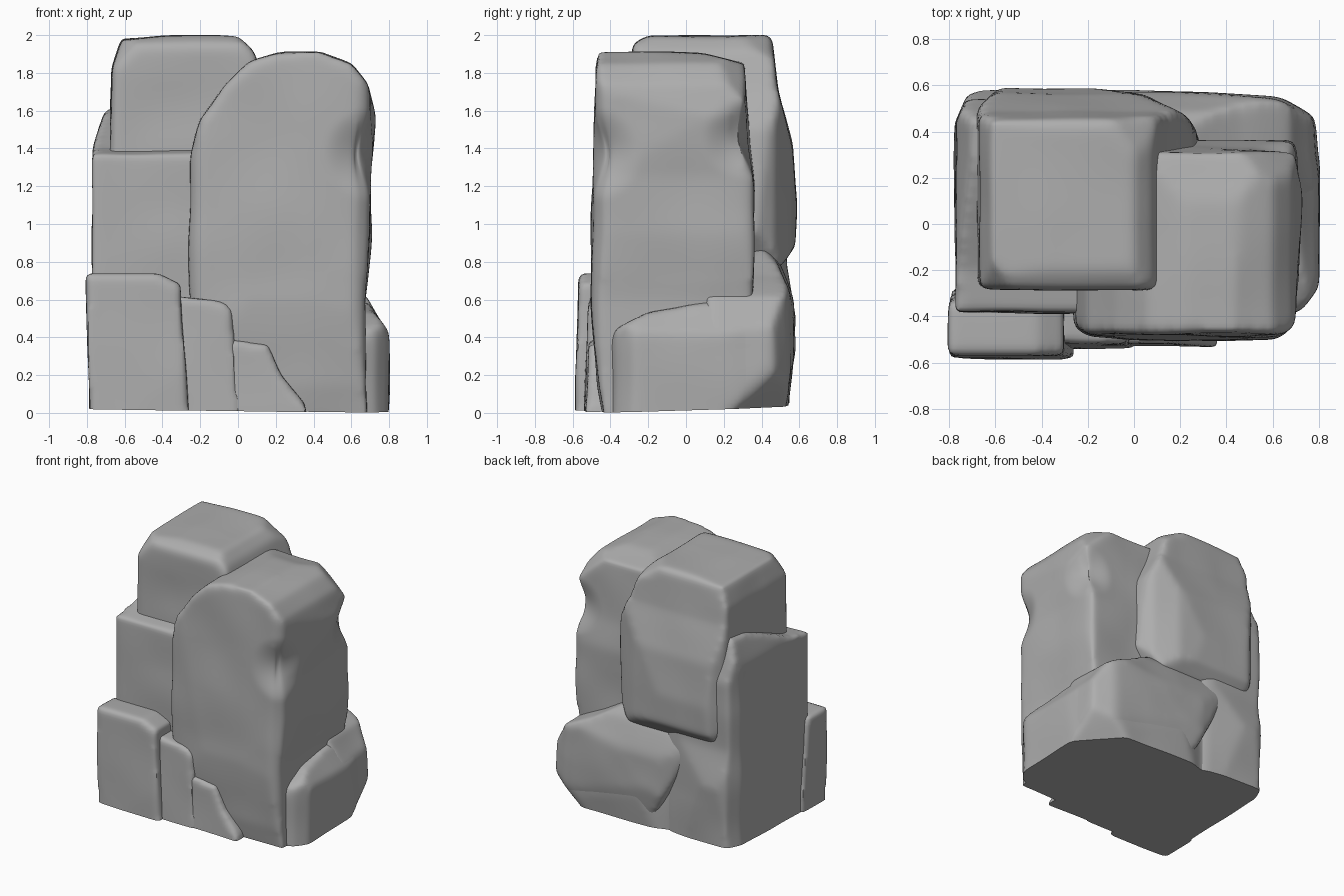
import bpy, bmesh
from math import radians
from mathutils import Vector, noise

cube = bpy.data.objects.get("Cube")
if cube:
    bpy.data.objects.remove(cube, do_unlink=True)

stone = bpy.data.materials.new("grey_stone")
stone.use_nodes = True
GREY = (0.42, 0.42, 0.42, 1)
stone.diffuse_color = GREY
stone.node_tree.nodes["Principled BSDF"].inputs["Base Color"].default_value = GREY

# How an outline point (a, b) and a depth d map to x, y, z
PLANES = {
    "front": lambda a, b, d: (a, d, b),
    "side": lambda a, b, d: (d, a, b),
    "plan": lambda a, b, d: (a, b, d),
}


def prism(name, plane, outline):
    """Long straight extrusion of an outline."""
    place = PLANES[plane]
    bm = bmesh.new()
    near, far = [[bm.verts.new(place(a, b, d)) for a, b in outline] for d in (-3, 3)]
    bm.faces.new(near)
    bm.faces.new(far[::-1])
    for i in range(len(outline)):
        j = (i + 1) % len(outline)
        bm.faces.new((near[i], far[i], far[j], near[j]))
    bmesh.ops.recalc_face_normals(bm, faces=bm.faces)
    mesh = bpy.data.meshes.new(name)
    bm.to_mesh(mesh)
    bm.free()
    obj = bpy.data.objects.new(name, mesh)
    bpy.context.collection.objects.link(obj)
    return obj


def slice_off(obj, point, normal):
    """Remove everything on the normal's side of a plane and close the cut."""
    bm = bmesh.new()
    bm.from_mesh(obj.data)
    bmesh.ops.bisect_plane(bm, geom=bm.verts[:] + bm.edges[:] + bm.faces[:],
                           plane_co=point, plane_no=normal, clear_outer=True)
    bmesh.ops.holes_fill(bm, edges=[e for e in bm.edges if e.is_boundary], sides=0)
    bm.to_mesh(obj.data)
    bm.free()


def apply_modifiers(obj):
    bpy.ops.object.select_all(action="DESELECT")
    obj.select_set(True)
    bpy.context.view_layer.objects.active = obj
    for mod in list(obj.modifiers):
        bpy.ops.object.modifier_apply(modifier=mod.name)


def chunk(name, soft=10, rough=0.012, cuts=(), dents=(), **outlines):
    """Stone carved where the outlines overlap, chipped, worn, dented and cut flat below."""
    obj, *cutters = [prism(name, plane, pts) for plane, pts in outlines.items()]
    for cutter in cutters:
        mod = obj.modifiers.new("carve", "BOOLEAN")
        mod.operation, mod.solver, mod.object = "INTERSECT", "EXACT", cutter
    apply_modifiers(obj)
    for cutter in cutters:
        bpy.data.objects.remove(cutter, do_unlink=True)
    for point, normal in cuts:
        slice_off(obj, point, normal)

    mod = obj.modifiers.new("even_mesh", "REMESH")
    mod.mode, mod.voxel_size = "VOXEL", 0.022
    mod = obj.modifiers.new("wear", "SMOOTH")
    mod.factor, mod.iterations = 0.5, soft
    apply_modifiers(obj)

    # Low uneven swells and local dents
    moves = []
    for v in obj.data.vertices:
        push = noise.noise(v.co * 2.8) * rough
        for centre, radius, depth in dents:
            near = max(0.0, 1 - (v.co - Vector(centre)).length / radius)
            push -= depth * near * near * (3 - 2 * near)
        moves.append(v.normal * push)
    for v, move in zip(obj.data.vertices, moves):
        v.co += move
    # Slightly tilted flat underside
    slice_off(obj, (0, 0, 0.025), (-0.015, 0.03, -1))
    obj.data.materials.clear()
    obj.data.materials.append(stone)
    bpy.ops.object.shade_smooth_by_angle(angle=radians(45))


# Tall arched slab at the front
chunk("tall_slab",
      front=[(-0.24, -0.2), (-0.26, 0.65), (-0.25, 1.35), (-0.21, 1.55), (-0.08, 1.73),
             (0.06, 1.86), (0.22, 1.91), (0.43, 1.92), (0.6, 1.85), (0.69, 1.74),
             (0.735, 1.57), (0.7, 1.25), (0.7, 0.95), (0.675, 0.6), (0.69, -0.2)],
      side=[(-0.4, -0.2), (-0.47, 0.15), (-0.505, 0.6), (-0.49, 1.3), (-0.475, 1.92),
            (0.1, 1.91), (0.31, 1.85), (0.335, 1.4), (0.36, 1.2), (0.35, -0.2)],
      plan=[(-0.28, 0.5), (-0.28, -0.42), (-0.2, -0.48), (0.1, -0.51), (0.62, -0.5),
            (0.7, -0.44), (0.74, 0.2), (0.69, 0.35), (0.5, 0.5)],
      cuts=[((0.62, 0.28, 1.75), (1, 1, 1.2))],
      dents=[((0.7, -0.48, 1.37), 0.25, 0.07), ((0.7, 0.3, 1.45), 0.22, 0.06)])

# Highest block, swelling out at the rear as it goes down
chunk("upper_block",
      front=[(-0.6, 0.78), (-0.7, 1.0), (-0.68, 1.4), (-0.67, 1.82), (-0.62, 1.98),
             (-0.3, 2.0), (0.0, 1.995), (0.08, 1.92), (0.15, 1.72), (0.25, 1.5),
             (0.29, 0.95), (0.15, 0.76)],
      side=[(-0.285, 0.78), (-0.285, 1.95), (-0.2, 1.995), (0.45, 1.995), (0.485, 1.7),
            (0.565, 1.42), (0.59, 1.1), (0.58, 0.88), (0.48, 0.76)],
      plan=[(-0.7, -0.4), (0.3, -0.4), (0.3, 0.36), (0.22, 0.47), (0.04, 0.56),
            (-0.2, 0.595), (-0.58, 0.595), (-0.72, 0.45)],
      cuts=[((0.02, 0.42, 1.93), (1, 0.7, 1.6)), ((-0.61, -0.24, 1.92), (-1, -1, 1))])

# Middle step, rising toward the rear
chunk("middle_block", soft=8,
      front=[(-0.775, -0.2), (-0.77, 1.4), (-0.69, 1.64), (0.0, 1.6), (0.0, -0.2)],
      side=[(-0.385, -0.2), (-0.38, 1.37), (-0.2, 1.4), (0.25, 1.58), (0.45, 1.61),
            (0.54, 1.3), (0.53, 0.78), (0.575, 0.5), (0.53, -0.2)],
      plan=[(-0.775, -0.5), (0.0, -0.5), (0.0, 0.4), (-0.25, 0.52), (-0.6, 0.585),
            (-0.72, 0.56), (-0.775, 0.43)])

# Broad foot under everything, higher at the rear
CORNER_CHIP = ((0.74, 0.4, 0.12), (1, 1, -1))
chunk("foot", soft=12, cuts=[CORNER_CHIP],
      plan=[(-0.72, -0.42), (-0.74, 0.45), (-0.6, 0.52), (-0.2, 0.5), (0.0, 0.57),
            (0.63, 0.54), (0.77, 0.46), (0.805, 0.2), (0.8, -0.27), (0.73, -0.37),
            (0.5, -0.47)],
      front=[(-0.8, -0.2), (-0.8, 0.45), (0.2, 0.66), (0.6, 0.64), (0.7, 0.58),
             (0.805, 0.42), (0.79, -0.2)],
      side=[(-0.36, -0.2), (-0.48, 0.25), (-0.37, 0.45), (-0.2, 0.54), (0.1, 0.59),
            (0.52, 0.6), (0.58, 0.35), (0.5, -0.2)])
chunk("rear_ledge", soft=14, cuts=[CORNER_CHIP],
      front=[(0.08, -0.2), (0.78, -0.2), (0.805, 0.42), (0.68, 0.62), (0.45, 0.73),
             (0.2, 0.89), (-0.2, 0.83), (-0.42, 0.72), (-0.28, 0.45)],
      side=[(0.1, -0.2), (0.1, 0.75), (0.41, 0.88), (0.49, 0.8), (0.57, 0.6),
            (0.585, 0.35), (0.49, -0.1)],
      plan=[(-0.5, 0.0), (-0.4, 0.52), (-0.1, 0.59), (0.63, 0.545), (0.78, 0.46), (0.81, 0.0)])

# Stepped blocks along the front foot
chunk("front_left_block", soft=6, rough=0.006,
      front=[(-0.785, -0.2), (-0.805, 0.735), (-0.42, 0.735), (-0.305, 0.68), (-0.25, -0.2)],
      side=[(-0.595, -0.2), (-0.565, 0.8), (-0.34, 0.8), (-0.25, -0.2)],
      plan=[(-0.9, -0.2), (-0.9, -0.58), (-0.6, -0.59), (-0.2, -0.58), (-0.2, -0.2)])
chunk("front_step", soft=5, rough=0.006,
      front=[(-0.34, -0.2), (-0.33, 0.62), (-0.08, 0.59), (-0.03, 0.54), (0.02, -0.2)],
      side=[(-0.545, -0.2), (-0.515, 0.7), (-0.25, 0.7), (-0.25, -0.2)])
chunk("front_low_step", soft=5, rough=0.006,
      front=[(-0.08, -0.2), (-0.06, 0.39), (0.16, 0.36), (0.23, 0.2), (0.35, 0.05), (0.4, -0.2)],
      side=[(-0.535, -0.2), (-0.515, 0.5), (-0.25, 0.5), (-0.25, -0.2)])
